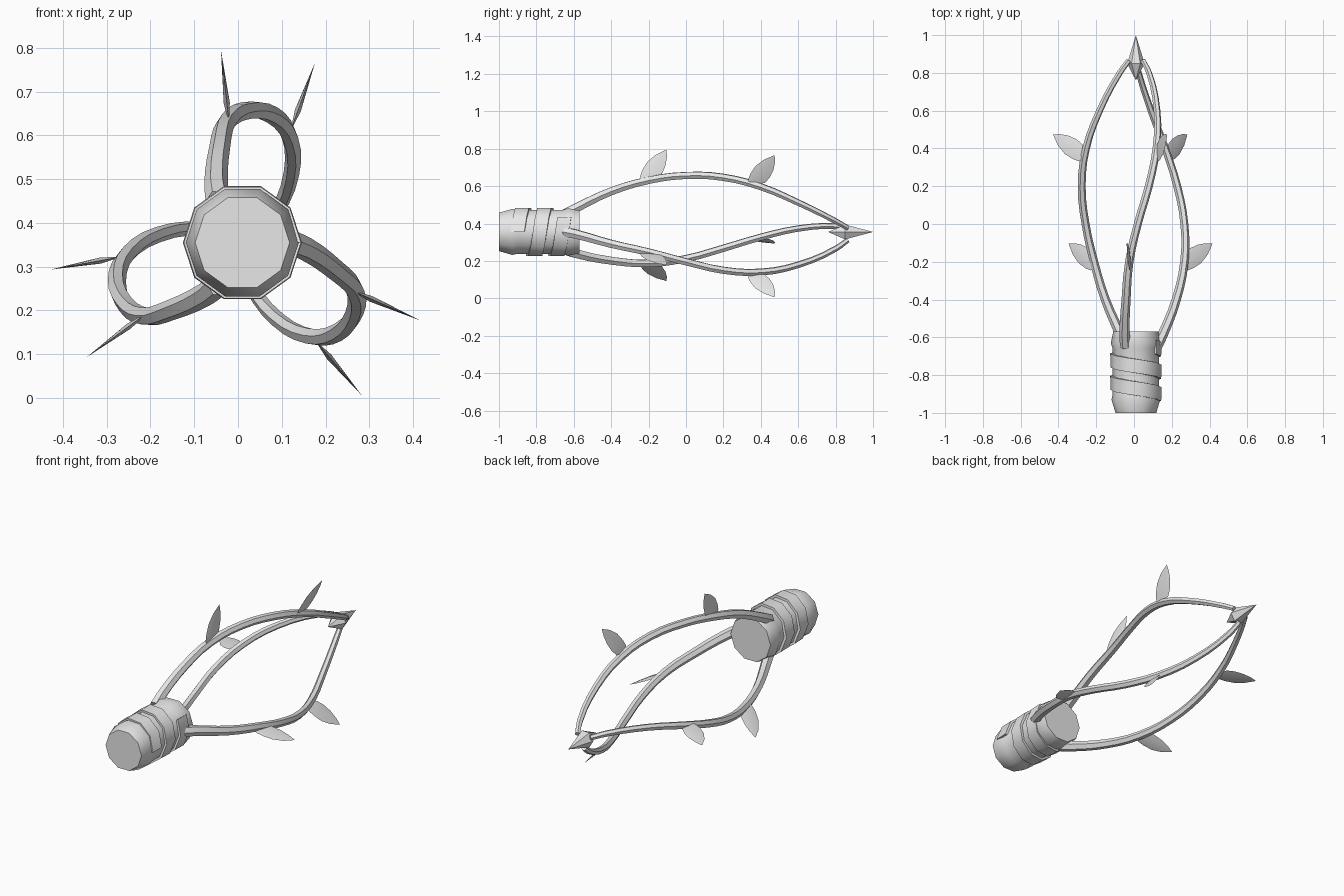
import bpy, bmesh, math
from mathutils import Vector

if "Cube" in bpy.data.objects:
    bpy.data.objects.remove(bpy.data.objects["Cube"])

CENTRE = (0.01, 0.0, 0.355)      # long axis of the model runs along y through here
grey = bpy.data.materials.new("plain grey")
grey.diffuse_color = (0.8, 0.8, 0.8, 1)
grey.use_nodes = True
grey.node_tree.nodes["Principled BSDF"].inputs["Base Color"].default_value = grey.diffuse_color


def finish(obj, angle, turn=0.0):
    obj.location = CENTRE
    obj.rotation_euler = (0, turn, 0)
    if not obj.data.materials:
        obj.data.materials.append(grey)
    bpy.ops.object.select_all(action='DESELECT')
    obj.select_set(True)
    bpy.context.view_layer.objects.active = obj
    if obj.type == 'CURVE':
        bpy.ops.object.convert(target='MESH')
        obj = bpy.context.object
    bpy.ops.object.shade_smooth_by_angle(angle=math.radians(angle))


def from_bmesh(name, bm, angle, turn=0.0):
    bmesh.ops.recalc_face_normals(bm, faces=bm.faces[:])
    me = bpy.data.meshes.new(name)
    bm.to_mesh(me)
    bm.free()
    obj = bpy.data.objects.new(name, me)
    bpy.context.collection.objects.link(obj)
    finish(obj, angle, turn)


def ring_point(r, a, y):
    return (r * math.cos(a), y, r * math.sin(a))


def bridge(bm, rings, closed):
    """Join successive vertex loops with quads."""
    for p, q in zip(rings, rings[1:]):
        n = len(p)
        for i in range(n):
            j = (i + 1) % n
            f = [p[i], p[j], q[j], q[i]]
            bm.faces.new(list(dict.fromkeys(f)))
    if closed:
        for r in (rings[0], rings[-1]):
            if len(r) > 2:
                bm.faces.new(r)


def lathe(name, profile, sides, angle):
    bm = bmesh.new()
    rings = []
    for y, r in profile:
        if r == 0:
            rings.append([bm.verts.new((0, y, 0))] * sides)
        else:
            rings.append([bm.verts.new(ring_point(r, 2 * math.pi * i / sides, y))
                          for i in range(sides)])
    bridge(bm, rings, False)
    for r in (rings[0], rings[-1]):
        if r[0] is not r[1]:
            bm.faces.new(r)
    from_bmesh(name, bm, angle)


# Handle core: ten-sided barrel with tapered ends
lathe("handle", [(-1.0, 0.108), (-0.93, 0.129), (-0.90, 0.123),
                 (-0.66, 0.123), (-0.63, 0.133), (-0.57, 0.12)], 10, 40)

# Grip wrap: raised band spiralling round the handle
bm = bmesh.new()
rings = []
steps = 21
for i in range(steps + 1):
    a = 2 * math.pi * i / 10
    y = -0.90 + 0.25 * i / steps
    rings.append([bm.verts.new(ring_point(r, a, y + dy)) for r, dy in
                  ((0.112, -0.038), (0.134, -0.038), (0.136, 0.036), (0.112, 0.038))])
bridge(bm, rings, True)
from_bmesh("grip_wrap", bm, 40)

# Pointed tip: double cone
lathe("tip", [(0.76, 0), (0.85, 0.046), (1.0, 0)], 6, 20)

# Vine path: x, y, z relative to the axis, then radius
VINE = [(-0.055, -0.65, 0.095, 0.029), (-0.06, -0.58, 0.132, 0.027),
        (-0.052, -0.4, 0.217, 0.024), (-0.035, -0.2, 0.276, 0.022),
        (0.01, 0.0, 0.302, 0.021), (0.068, 0.2, 0.292, 0.021),
        (0.108, 0.4, 0.242, 0.020), (0.112, 0.6, 0.157, 0.018),
        (0.07, 0.8, 0.058, 0.016), (0.038, 0.865, 0.022, 0.014)]


def vine(name, turn):
    cu = bpy.data.curves.new(name, 'CURVE')
    cu.dimensions = '3D'
    cu.bevel_depth = 1.0
    cu.bevel_resolution = 1
    cu.resolution_u = 3
    cu.use_fill_caps = True
    sp = cu.splines.new('BEZIER')
    sp.bezier_points.add(len(VINE) - 1)
    for bp, (x, y, z, r) in zip(sp.bezier_points, VINE):
        bp.co = (x, y, z)
        bp.radius = r
        bp.handle_left_type = bp.handle_right_type = 'AUTO'
    obj = bpy.data.objects.new(name, cu)
    bpy.context.collection.objects.link(obj)
    finish(obj, 35, turn)


# Leaf outline: offset along y, fraction of the height
LEAF = [(0.0, 0.0), (-0.003, 0.18), (0.008, 0.36), (0.035, 0.62), (0.08, 0.84),
        (0.138, 1.0), (0.14, 0.77), (0.132, 0.5), (0.113, 0.24), (0.085, 0.04)]


def leaf(name, y0, base, top, turn):
    bm = bmesh.new()
    b, d = Vector((base[0], 0, base[1])), Vector((top[0] - base[0], 0, top[1] - base[1]))
    n = Vector((d.z, 0, -d.x)).normalized()
    rim = [bm.verts.new(b + d * t + Vector((0, y0 + y, 0))) for y, t in LEAF]
    for side in (-1, 1):
        hub = bm.verts.new(b + d * 0.3 + Vector((0, y0 + 0.062, 0)) + n * 0.007 * side)
        for i, v in enumerate(rim):
            bm.faces.new((v, rim[(i + 1) % len(rim)], hub))
    from_bmesh(name, bm, 30, turn)


# Three vines around the axis, each carrying two leaves
for k in range(3):
    turn = 2 * math.pi * k / 3
    vine(f"vine_{k + 1}", turn)
    leaf(f"lower_leaf_{k + 1}", -0.242, (-0.030, 0.268), (-0.049, 0.440), turn)
    leaf(f"upper_leaf_{k + 1}", 0.336, (0.110, 0.255), (0.166, 0.411), turn)
